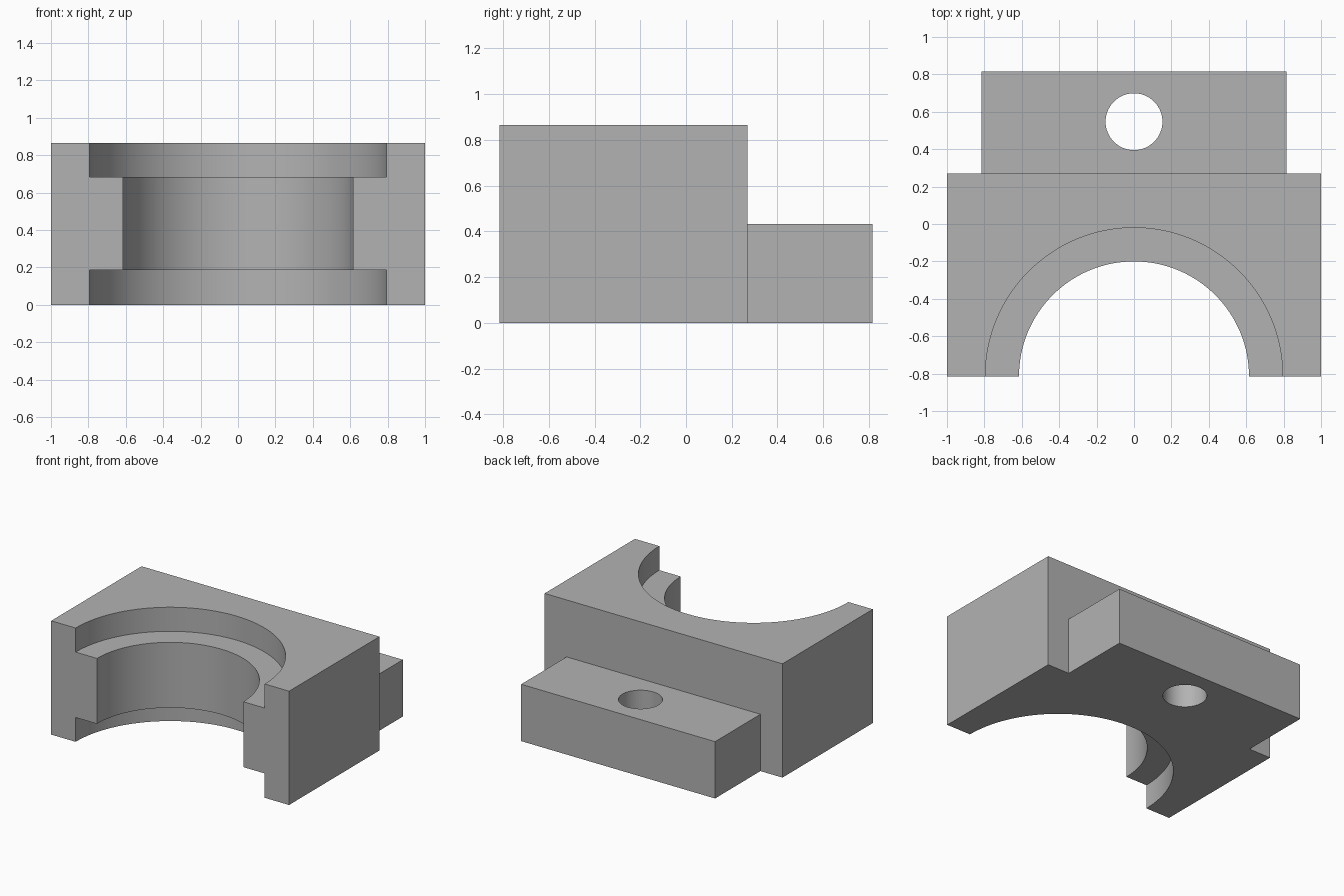
import bpy
import math

old = bpy.data.objects.get("Cube")
if old:
    bpy.data.objects.remove(old, do_unlink=True)

FRONT, BACK, STEP = -0.815, 0.815, 0.27
HEIGHT, TAB_HEIGHT = 0.865, 0.432

grey = bpy.data.materials.new("plain grey")
grey.use_nodes = True
colour = (0.45, 0.45, 0.45, 1)
grey.diffuse_color = colour
grey.node_tree.nodes["Principled BSDF"].inputs["Base Color"].default_value = colour


def box(name, half_width, y0, y1, z1):
    bpy.ops.mesh.primitive_cube_add(size=1, location=(0, (y0 + y1) / 2, z1 / 2))
    ob = bpy.context.object
    ob.name = name
    ob.scale = (2 * half_width, y1 - y0, z1)
    bpy.ops.object.transform_apply(location=True, rotation=False, scale=True)
    ob.data.materials.append(grey)
    return ob


def cylinder(name, radius, y, z0, z1, sides):
    bpy.ops.mesh.primitive_cylinder_add(vertices=sides, radius=radius, depth=z1 - z0,
                                        location=(0, y, (z0 + z1) / 2))
    ob = bpy.context.object
    ob.name = name
    ob.data.materials.append(grey)
    return ob


def combine(target, tool, operation):
    mod = target.modifiers.new(operation, "BOOLEAN")
    mod.operation = operation
    mod.solver = "EXACT"
    mod.object = tool
    bpy.context.view_layer.objects.active = target
    bpy.ops.object.modifier_apply(modifier=mod.name)
    bpy.data.objects.remove(tool, do_unlink=True)


# Main block with the lower mounting tab fused to its back
body = box("bearing_block", 1.0, FRONT, STEP, HEIGHT)
combine(body, box("mounting_tab", 0.815, STEP - 0.1, BACK, TAB_HEIGHT), "UNION")

# Half-round bore, wider recesses above and below it, and the bolt hole
cuts = [
    ("bore", 0.615, FRONT, -0.1, HEIGHT + 0.1, 128),
    ("top_recess", 0.795, FRONT, 0.682, HEIGHT + 0.1, 128),
    ("bottom_recess", 0.795, FRONT, -0.1, 0.185, 128),
    ("bolt_hole", 0.152, 0.547, -0.1, HEIGHT, 64),
]
for cut in cuts:
    combine(body, cylinder(*cut), "DIFFERENCE")

# Smooth round walls, crisp edges
bpy.ops.object.select_all(action="DESELECT")
body.select_set(True)
bpy.context.view_layer.objects.active = body
bpy.ops.object.shade_smooth_by_angle(angle=math.radians(30))
